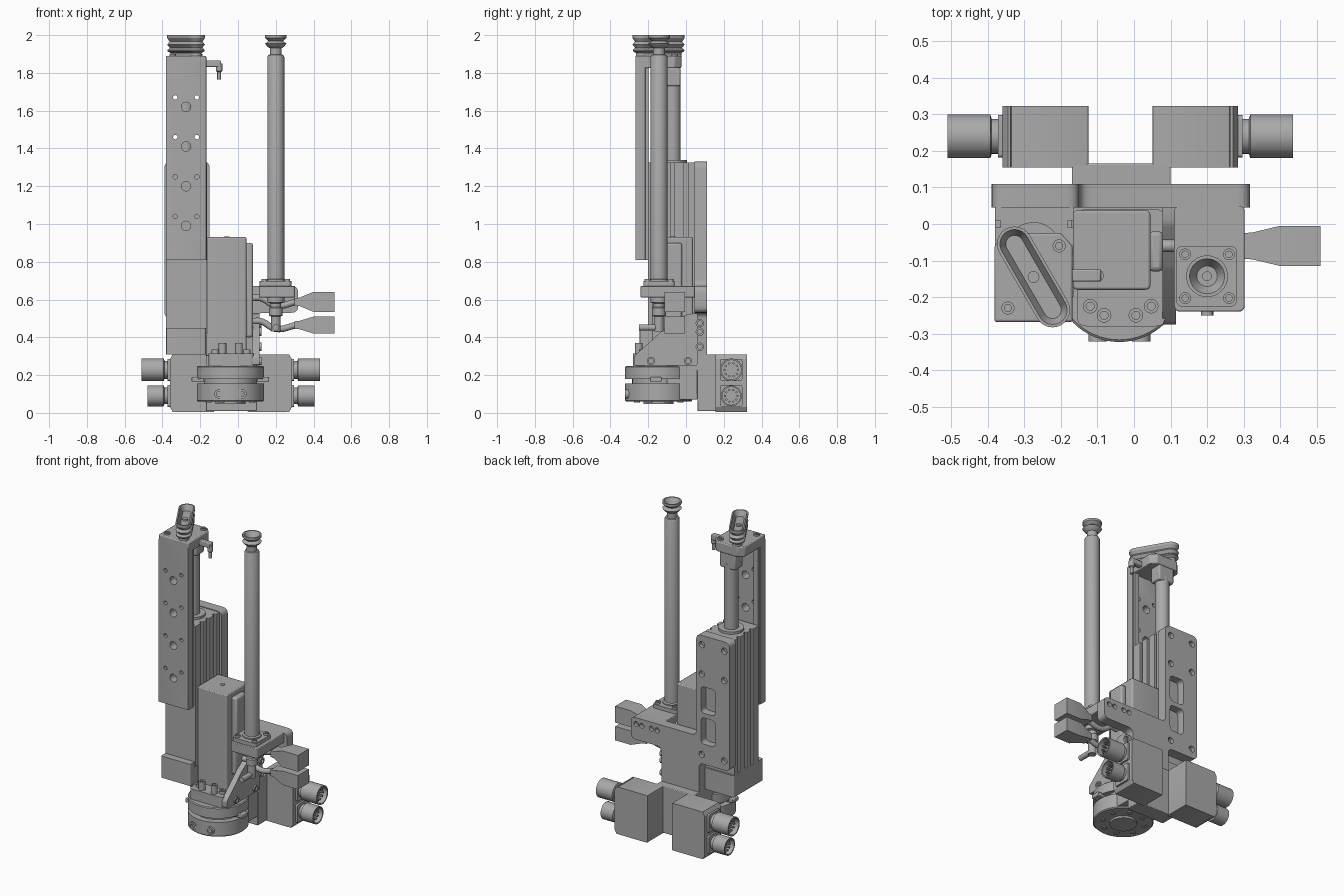
import bpy, bmesh, math
from mathutils import Vector

if "Cube" in bpy.data.objects:
    bpy.data.objects.remove(bpy.data.objects["Cube"])

metal = bpy.data.materials.new("plain_grey")
metal.use_nodes = True
GREY = (0.4, 0.4, 0.4, 1)
metal.diffuse_color = GREY
metal.node_tree.nodes["Principled BSDF"].inputs["Base Color"].default_value = GREY
made = []


def place(u, v, w, axis):
    return Vector({'x': (w, u, v), 'y': (u, w, v), 'z': (u, v, w)}[axis])


def loft(name, rings, bevel=0):
    """Skin a list of equal rings and cap both ends."""
    bm = bmesh.new()
    rows = [[bm.verts.new(p) for p in ring] for ring in rings]
    n = len(rows[0])
    for a, b in zip(rows, rows[1:]):
        for i in range(n):
            j = (i + 1) % n
            bm.faces.new((a[i], a[j], b[j], b[i]))
    bm.faces.new(rows[0])
    bm.faces.new(rows[-1])
    bmesh.ops.recalc_face_normals(bm, faces=bm.faces)
    mesh = bpy.data.meshes.new(name)
    bm.to_mesh(mesh)
    bm.free()
    ob = bpy.data.objects.new(name, mesh)
    bpy.context.collection.objects.link(ob)
    mesh.materials.append(metal)
    made.append(ob)
    if bevel:
        m = ob.modifiers.new("edge", 'BEVEL')
        m.width, m.segments, m.limit_method = bevel, 2, 'ANGLE'
    return ob


def prism(name, pts, a, b, axis='z', bevel=0):
    return loft(name, [[place(u, v, w, axis) for u, v in pts] for w in (a, b)], bevel)


def rect(u0, u1, v0, v1):
    return [(u0, v0), (u1, v0), (u1, v1), (u0, v1)]


def box(name, x0, x1, y0, y1, z0, z1, bevel=0):
    return prism(name, rect(x0, x1, y0, y1), z0, z1, 'z', bevel)


def turn(name, u, v, profile, axis='z', n=32):
    """Turned part: profile of (radius, position) along an axis."""
    angles = [math.tau * i / n for i in range(n)]
    return loft(name, [[place(u + r * math.cos(t), v + r * math.sin(t), w, axis)
                        for t in angles] for r, w in profile])


def rod(name, u, v, r, a, b, axis='z', n=24):
    return turn(name, u, v, [(r, a), (r, b)], axis, n)


def rounded(pts, r, steps=5):
    """Round every corner of an outline."""
    out = []
    for i, p in enumerate(pts):
        p, a, b = Vector(p), Vector(pts[i - 1]), Vector(pts[(i + 1) % len(pts)])
        p0, p1 = p + (a - p).normalized() * r, p + (b - p).normalized() * r
        for k in range(steps + 1):
            s = k / steps
            out.append(tuple(p0 * (1 - s) ** 2 + p * 2 * s * (1 - s) + p1 * s * s))
    return out


def cut(ob, cutters):
    for c in cutters:
        c.hide_render = True
        m = ob.modifiers.new("cut", 'BOOLEAN')
        m.object, m.solver = c, 'EXACT'
        bpy.context.view_layer.objects.active = ob
        bpy.ops.object.modifier_apply(modifier=m.name)
        made.remove(c)
        bpy.data.objects.remove(c)


def cable(name, pts, r):
    cu = bpy.data.curves.new(name, 'CURVE')
    cu.dimensions, cu.bevel_depth, cu.use_fill_caps = '3D', r, True
    sp = cu.splines.new('BEZIER')
    sp.bezier_points.add(len(pts) - 1)
    for bp, p in zip(sp.bezier_points, pts):
        bp.co, bp.handle_left_type, bp.handle_right_type = p, 'AUTO', 'AUTO'
    ob = bpy.data.objects.new(name, cu)
    cu.materials.append(metal)
    bpy.context.collection.objects.link(ob)


def bolt(u, v, r, a, b, axis='z'):
    """Socket head screw, its head facing b."""
    d = 0.6 * (b - a)
    turn("bolt", u, v, [(r, a), (r, b), (r * .55, b), (r * .55, b - d)], axis, 16)


# Rear connector blocks, mirrored about the bridge
MID = -0.0375
box("connector_bridge", -0.17, 0.1, 0.06, 0.165, 0.01, 0.31, 0.004)
for s in (-1, 1):
    def mx(d): return MID + s * d
    side = rounded(rect(mx(0.0875), mx(0.30), 0.005, 0.31), 0.006, 2)
    prism("connector_block", side, 0.155, 0.323, 'y')
    lid = [(mx(0.30), 0.005), (mx(0.308), 0.005), (mx(0.3225), 0.03),
           (mx(0.3225), 0.285), (mx(0.308), 0.31), (mx(0.30), 0.31)]
    prism("connector_lid", lid, 0.155, 0.323, 'y')
    for z, r, end in ((0.228, 0.06, 0.4725), (0.09, 0.055, 0.4425)):
        prism("connector_flange", rounded(rect(0.182, 0.298, z - .058, z + .058), 0.012),
              mx(0.32), mx(0.335), 'x')
        turn("connector_shell", 0.24, z,
             [(r * .8, mx(0.33)), (r * .8, mx(0.352)), (r, mx(0.356)), (r, mx(end)),
              (r * .86, mx(end)), (r * .86, mx(end - .05))], 'x')
        for k in range(10):
            t = math.tau * k / 10
            rod("connector_pin", 0.24 + .6 * r * math.cos(t), z + .6 * r * math.sin(t),
                0.006, mx(end - .05), mx(end - .02), 'x', 8)

# Round tool mount
TX, TY = -0.04, -0.145
turn("tool_disc", TX, TY, [(0.08, 0.047), (0.08, 0.06), (0.172, 0.06), (0.178, 0.066),
     (0.178, 0.155), (0.14, 0.155), (0.14, 0.18), (0.178, 0.18), (0.178, 0.243),
     (0.172, 0.248)], n=64)
for k in range(8):
    t = math.tau * (k + .5) / 8
    rod("disc_bolt", TX + .125 * math.cos(t), TY + .125 * math.sin(t), 0.016, 0.055, 0.07, n=16)
for x in (-0.1, 0.02):
    bolt(x, 0.1, 0.025, -0.28, -0.322, 'y')
for s in (-1, 1):
    box("disc_latch", TX + s * 0.14, TX + s * 0.205, -0.19, -0.13, 0.165, 0.19, 0.004)
box("mount_block", -0.17, 0.1, -0.1, 0.06, 0.07, 0.31, 0.005)
prism("base_plate", rounded(rect(-0.155, 0.085, -0.28, 0.04), 0.025), 0.24, 0.315)
for x, y, top in ((-0.12, -0.225, 0.335), (0.047, -0.225, 0.335),
                  (-0.082, -0.25, 0.37), (0.005, -0.25, 0.37)):
    bolt(x, y, 0.02, 0.3, top)

# Side gusset with bolts
gusset = [(-0.275, 0.25), (-0.275, 0.3), (-0.12, 0.44), (0.0, 0.52), (0.06, 0.53), (0.06, 0.25)]
prism("side_gusset", rounded(gusset, 0.012, 3), 0.078, 0.115, 'x')
for y, z in ((-0.185, 0.275), (0.01, 0.275), (0.073, 0.35), (0.073, 0.43), (0.073, 0.475)):
    bolt(y, z, 0.022, 0.095, 0.124, 'x')

# Back plate: tall panel, side arm and leg
outline = [(-0.17, 0.2), (0.1, 0.2), (0.1, 0.53), (0.318, 0.53), (0.318, 0.672),
           (-0.15, 0.672), (-0.15, 1.33), (-0.39, 1.33), (-0.39, 0.5), (-0.17, 0.5)]
plate = prism("back_plate", rounded(outline, 0.035), 0.045, 0.11, 'y')
holes = [prism("cutter", rounded(rect(-0.285, -0.185, z, z + .17), 0.025), 0.06, 0.2, 'y')
         for z in (0.63, 0.83)]
holes += [rod("cutter", x, z, 0.02, 0.085, 0.2, 'y', 20)
          for x in (-0.35, -0.19) for z in (0.56, 1.08, 1.27)]
holes += [rod("cutter", x, 0.63, 0.016, 0.085, 0.2, 'y', 20) for x in (0.13, 0.17, 0.24, 0.28)]
cut(plate, holes)

# Linear actuator: grooved body, end cap, piston rod
right = [(-0.165, -0.2)]
for y in (-0.14, -0.08, -0.01):
    right += [(-0.165, y), (-0.18, y), (-0.18, y + .02), (-0.165, y + .02)]
right.append((-0.165, 0.045))
left = [(-0.545 - x, y) for x, y in reversed(right)]
prism("actuator_body", right + left, 0.42, 1.325)
prism("actuator_end_cap", rounded(rect(-0.38, -0.17, -0.245, 0.055), 0.012), 0.31, 0.45)
rod("rod_collar", -0.275, -0.07, 0.075, 1.32, 1.34, n=40)
rod("piston_rod", -0.275, -0.07, 0.042, 1.32, 1.76, n=32)
box("rod_nut", -0.33, -0.22, -0.11, -0.03, 1.73, 1.83, 0.008)

# Sliding front plate with hole pattern
slide = prism("slide_plate", rounded(rect(-0.382, -0.168, -0.268, -0.215), 0.006, 2), 0.81, 1.86)
holes = []
for z in (0.99, 1.2, 1.41, 1.62):
    holes.append(rod("cutter", -0.275, z, 0.025, -0.4, 0, 'y', 24))
    holes += [rod("cutter", -0.275 + d, z + .05, 0.012, -0.4, 0, 'y', 12) for d in (-.057, .057)]
cut(slide, holes)
for x in (-0.36, -0.19):
    box("slide_rail", x - .015, x + .015, -0.217, -0.198, 0.81, 1.83)

# Head block with side plug
head = [(-0.382, -0.268), (-0.168, -0.268), (-0.168, -0.06), (-0.2, -0.025),
        (-0.35, -0.025), (-0.382, -0.06)]
prism("head_block", head, 1.825, 1.89, 'z', 0.006)
box("plug_body", -0.17, -0.09, -0.158, -0.124, 1.832, 1.866, 0.005)
turn("plug_tail", -0.1, -0.141, [(0.017, 1.85), (0.017, 1.81), (0.01, 1.805), (0.01, 1.765)], n=16)
for x, y in ((-0.345, -0.23), (-0.205, -0.06)):
    bolt(x, y, 0.018, 1.88, 1.9)


# Oval suction cup, set at an angle
def stadium(r, z):
    d = Vector((0.052, -0.09))
    heading = math.atan2(d.y, d.x)
    pts = []
    for s in (1, -1):
        for k in range(13):
            t = heading + (0 if s == 1 else math.pi) - math.pi / 2 + math.pi * k / 12
            pts.append(Vector((-0.275 + s * d.x + r * math.cos(t),
                               -0.145 + s * d.y + r * math.sin(t), z)))
    return pts


loft("oval_cup", [stadium(r, z) for r, z in (
    (0.03, 1.885), (0.03, 1.905), (0.046, 1.915), (0.046, 1.922), (0.034, 1.932),
    (0.048, 1.95), (0.035, 1.965), (0.048, 1.985), (0.048, 2.0), (0.04, 2.0), (0.024, 1.965))])
rod("cup_port", -0.275, -0.145, 0.016, 1.96, 1.975, n=16)

# Motor housing
prism("motor_housing", rounded(rect(-0.167, 0.045, -0.18, 0.037), 0.014), 0.3, 0.93, 'z', 0.006)
box("motor_side_cover", 0.04, 0.08, -0.13, -0.02, 0.4, 0.9, 0.012)
rod("motor_cap_screw", -0.06, -0.07, 0.014, 0.92, 0.934, n=16)

# Suction tube on its clamp arm
PX, PY = 0.2, -0.143
prism("clamp_arm", rounded(rect(0.11, 0.303, -0.24, 0.05), 0.018), 0.61, 0.672, 'z', 0.004)
prism("tube_flange", rounded(rect(0.115, 0.282, -0.226, -0.06), 0.02), 0.67, 0.697)
for sx in (-1, 1):
    for sy in (-1, 1):
        bolt(PX + sx * .06, PY + sy * .06, 0.016, 0.69, 0.71)
turn("tube", PX, PY, [(0.055, 0.69), (0.055, 0.705), (0.045, 0.71), (0.045, 1.885),
                      (0.04, 1.895), (0.031, 1.897), (0.031, 1.94)])
turn("round_cup", PX, PY, [(0.03, 1.93), (0.045, 1.94), (0.057, 1.955), (0.038, 1.968),
                           (0.057, 1.985), (0.057, 2.0), (0.048, 2.0), (0.028, 1.965),
                           (0.012, 1.965), (0.012, 1.93)])
turn("tube_fitting", PX, PY, [(0.045, 0.62), (0.045, 0.585), (0.028, 0.58), (0.028, 0.56),
                              (0.036, 0.555), (0.036, 0.515), (0.025, 0.51), (0.025, 0.43)], n=24)
rod("fitting_elbow", PX, 0.452, 0.017, -0.25, PY, 'y', 16)

# Flared cable ends and their leads
for z, h in ((0.588, 0.053), (0.465, 0.045)):
    rings = [(0.3, 0.035, 0.02), (0.325, 0.037, 0.022), (0.4, 0.055, h), (0.51, 0.055, h)]
    loft("cable_end", [[place(u, v, x, 'x') for u, v in
                        rect(-0.06 - w, -0.06 + w, z - t, z + t)] for x, w, t in rings])
    cable("cable_lead", [(0.31, -0.06, z), (0.2, -0.06, z - .02), (0.12, -0.06, z + .02),
                         (0.07, -0.06, z + .02)], 0.017)

# Smooth the round faces, keep the edges crisp
bpy.ops.object.select_all(action='DESELECT')
for ob in made:
    ob.select_set(True)
bpy.context.view_layer.objects.active = made[0]
bpy.ops.object.shade_smooth_by_angle(angle=math.radians(30))
